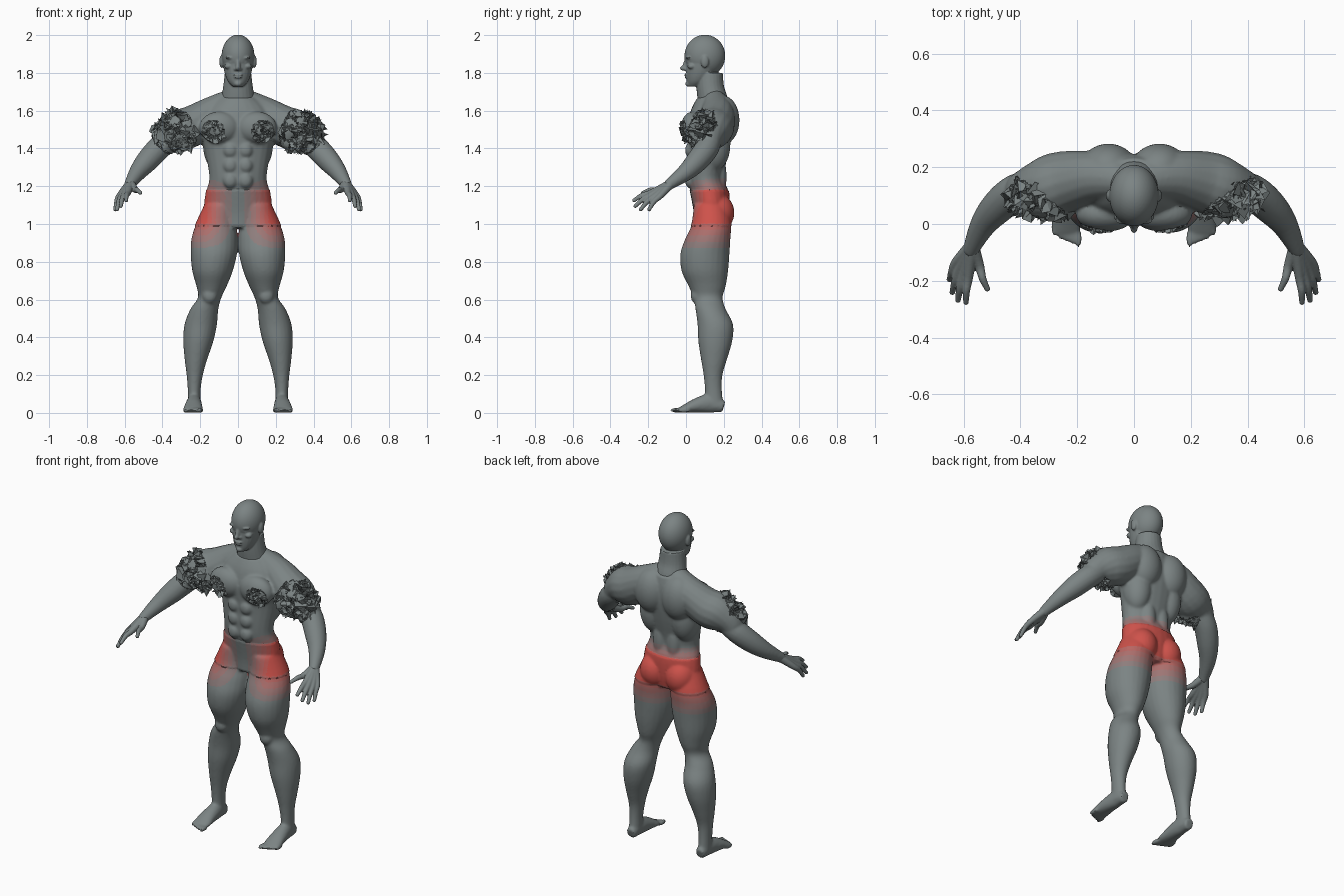
import bpy, bmesh, math
from mathutils import Vector, Matrix, noise

cube = bpy.data.objects.get("Cube")
if cube:
    bpy.data.objects.remove(cube)

GREY, RED, STEPS = Vector((0.2, 0.23, 0.23)), Vector((0.62, 0.085, 0.07)), 7


def clamp(value):
    return max(0.0, min(1.0, value))


def make_material(name, colour):
    mat = bpy.data.materials.new(name)
    mat.use_nodes = True
    rgba = (*colour, 1)
    mat.diffuse_color = rgba
    mat.node_tree.nodes["Principled BSDF"].inputs["Base Color"].default_value = rgba
    return mat


shades = ["skin grey", "faint red", "pale red", "dusty red", "muted red", "warm red", "shorts red"]
materials = [make_material(name, GREY.lerp(RED, i / (STEPS - 1))) for i, name in enumerate(shades)]


def smooth_path(points, steps=4):
    """Curve through the given rings so that few are needed."""
    pts = [Vector(p) for p in points]
    ends = [pts[0]] + pts + [pts[-1]]
    path = []
    for a, b, c, d in zip(ends, ends[1:], ends[2:], ends[3:]):
        for k in range(steps):
            t = k / steps
            path.append(b + (c - a) * (t / 2) + (a * 2 - b * 5 + c * 4 - d) * (t * t / 2)
                        + (b * 3 - a - c * 3 + d) * (t ** 3 / 2))
    return path + [pts[-1]]


def loft(bm, points, level=False, side=1, sides=24):
    """Closed tube; each ring is x, y, z, first radius, second radius."""
    path = smooth_path(points)
    rings = []
    for i, p in enumerate(path):
        centre = Vector(p[:3])
        if level:
            across, up = Vector((1, 0, 0)), Vector((0, 1, 0))
        else:
            tangent = Vector(path[min(i + 1, len(path) - 1)][:3]) - Vector(path[max(i - 1, 0)][:3])
            across = tangent.cross(Vector((0, 0, 1))).normalized()
            up = across.cross(tangent).normalized()
        ring = []
        for k in range(sides):
            angle = math.tau * k / sides
            v = centre + across * (p[3] * math.cos(angle)) + up * (p[4] * math.sin(angle))
            ring.append(bm.verts.new((v.x * side, v.y, v.z)))
        rings.append(ring)
    for low, high in zip(rings, rings[1:]):
        for k in range(sides):
            n = (k + 1) % sides
            bm.faces.new((low[k], low[n], high[n], high[k]))
    bm.faces.new(rings[0][::-1])
    bm.faces.new(rings[-1])


def tube(bm, points, side):
    loft(bm, [(x, y, z, r, r) for x, y, z, r in points], side=side, sides=16)


def ball(bm, centre, radii, side=1):
    x, y, z = centre
    matrix = Matrix.Translation((x * side, y, z)) @ Matrix.Diagonal((*radii, 1))
    bmesh.ops.create_icosphere(bm, subdivisions=4, radius=1, matrix=matrix)


def fuse(name, bm, voxel, relax):
    """Blend the overlapping forms of a part into one skin."""
    bmesh.ops.recalc_face_normals(bm, faces=bm.faces)
    mesh = bpy.data.meshes.new(name)
    bm.to_mesh(mesh)
    bm.free()
    obj = bpy.data.objects.new(name, mesh)
    bpy.context.collection.objects.link(obj)
    remesh = obj.modifiers.new("blend", "REMESH")
    remesh.mode, remesh.voxel_size = "VOXEL", voxel
    soften = obj.modifiers.new("soften", "SMOOTH")
    soften.factor, soften.iterations = 0.5, relax
    bpy.ops.object.select_all(action="DESELECT")
    obj.select_set(True)
    bpy.context.view_layer.objects.active = obj
    for modifier in ("blend", "soften"):
        bpy.ops.object.modifier_apply(modifier=modifier)
    for mat in materials:
        obj.data.materials.append(mat)
    return obj


def shade(obj):
    bpy.ops.object.select_all(action="DESELECT")
    obj.select_set(True)
    bpy.context.view_layer.objects.active = obj
    bpy.ops.object.shade_smooth_by_angle(angle=math.radians(35))


# Torso core
body = bmesh.new()
loft(body, [(0, .13, .98, .1, .08), (0, .135, 1.06, .172, .09), (0, .125, 1.17, .168, .1),
            (0, .105, 1.25, .152, .095), (0, .12, 1.4, .178, .11), (0, .125, 1.5, .2, .12),
            (0, .135, 1.6, .17, .11), (0, .145, 1.67, .1, .085)], level=True)

for side in (-1, 1):
    # Chest, back, stomach and seat muscles
    ball(body, (.1, .035, 1.51), (.105, .062, .085), side)
    ball(body, (.09, .195, 1.55), (.1, .088, .13), side)
    ball(body, (.105, .15, 1.42), (.08, .085, .14), side)
    ball(body, (.045, .17, 1.25), (.045, .045, .13), side)
    ball(body, (.085, .16, 1.06), (.085, .092, .1), side)
    for row in range(3):
        ball(body, (.04, .025, 1.23 + row * .08), (.038, .03, .042), side)
    # Shoulder and upper arm
    tube(body, [(.03, .15, 1.66, .06), (.14, .165, 1.585, .09), (.24, .15, 1.52, .108),
                (.31, .13, 1.495, .108), (.37, .12, 1.46, .085), (.41, .12, 1.42, .06)], side)
    ball(body, (.31, .1, 1.48), (.09, .085, .1), side)
    # Forearm
    tube(body, [(.36, .13, 1.45, .06), (.42, .11, 1.4, .064), (.48, .06, 1.335, .06),
                (.53, 0, 1.275, .047), (.57, -.08, 1.215, .031), (.575, -.1, 1.2, .028)], side)
    # Leg
    loft(body, [(.09, .13, 1.1, .085, .085), (.115, .135, 1, .107, .103), (.125, .115, .92, .122, .12),
                (.128, .1, .84, .122, .13), (.135, .1, .75, .107, .123), (.14, .112, .67, .08, .098),
                (.15, .117, .61, .062, .077), (.178, .13, .55, .074, .08), (.197, .155, .47, .086, .094),
                (.21, .155, .38, .08, .09), (.223, .148, .28, .059, .068), (.229, .143, .2, .043, .05),
                (.232, .145, .12, .034, .045), (.232, .15, .03, .034, .05)], level=True, side=side)
    ball(body, (.15, .06, .62), (.04, .035, .045), side)
    # Foot and toes
    loft(body, [(.232, .2, .032, .028, .03), (.232, .13, .05, .037, .05), (.235, .06, .04, .045, .04),
                (.237, 0, .024, .051, .024), (.237, -.03, .016, .047, .015)], side=side)
    for toe in range(5):
        ball(body, (.196 + toe * .021, -.05 + toe * .01, .014), (.0125, .034, .014), side)
body = fuse("body", body, .0075, 6)

# Broken shards on the upper arms and lower chest
for v in body.data.vertices:
    p = Vector((abs(v.co.x), v.co.y, v.co.z))
    arm = (p - Vector((.335, .08, 1.485))).length < .115 and p.y < .17
    chest = (p - Vector((.135, -.02, 1.485))).length < .06
    if arm or chest:
        distances, centres = noise.voronoi(p * (17 if arm else 42))
        step = noise.cell(centres[0] * 37) - .45
        v.co += v.normal * step * (.032 if arm else .022)

# Raised rim of the shorts
for v in body.data.vertices:
    if .99 < v.co.z < 1.18 and abs(v.co.x) < .3:
        v.co += v.normal * .004

# Shorts colour fades at the waist, thighs and front
for face in body.data.polygons:
    x, y, z = face.center
    if abs(x) > .3:
        continue
    if z > 1.18:
        red = .5 * clamp((1.25 - z) / .07)
    elif z > 1:
        red = 1
    else:
        red = .75 * clamp((z - .86) / .14)
    if y < .1:
        red *= clamp(abs(x) / .17) ** 1.5
    face.material_index = round(red * (STEPS - 1))
shade(body)

# Head and neck
head = bmesh.new()
loft(head, [(0, .15, 1.6, .1, .08), (0, .14, 1.67, .088, .08), (0, .128, 1.73, .078, .073),
            (0, .125, 1.8, .07, .07)], level=True)
loft(head, [(0, .045, 1.728, .028, .035), (0, .062, 1.755, .053, .058), (0, .078, 1.8, .071, .078),
            (0, .09, 1.86, .08, .09), (0, .095, 1.92, .075, .09)], level=True)
ball(head, (0, .1, 1.89), (.087, .108, .112))
ball(head, (0, -.008, 1.825), (.014, .024, .014))
loft(head, [(0, .01, 1.88, .012, .014), (0, -.003, 1.825, .014, .022)], level=True)
ball(head, (0, .002, 1.79), (.026, .011, .006))
ball(head, (0, .003, 1.777), (.023, .011, .006))
ball(head, (0, .018, 1.742), (.022, .022, .016))
for side in (-1, 1):
    ball(head, (.035, .014, 1.88), (.032, .016, .008), side)
    ball(head, (.034, .02, 1.855), (.016, .013, .007), side)
    ball(head, (.013, .002, 1.82), (.01, .013, .009), side)
    ball(head, (.05, .03, 1.835), (.022, .022, .016), side)
    ball(head, (.086, .1, 1.86), (.013, .021, .034), side)
shade(fuse("head", head, .0045, 3))

# Hands: each finger runs wrist, knuckle, middle, tip
wrist = Vector((.57, -.075, 1.217))
fingers = [((.583, -.185, 1.165), (.592, -.275, 1.125)), ((.6, -.175, 1.158), (.62, -.268, 1.095)),
           ((.615, -.157, 1.152), (.64, -.24, 1.077)), ((.627, -.135, 1.15), (.65, -.195, 1.077))]
thumb = ((.545, -.145, 1.182), (.517, -.228, 1.165))
for side, name in ((1, "left_hand"), (-1, "right_hand")):
    hand = bmesh.new()
    for knuckle, tip in fingers + [thumb]:
        knuckle, tip = Vector(knuckle), Vector(tip)
        middle = knuckle.lerp(tip, .5) + Vector((.003, -.004, .006))
        stops = zip((wrist, knuckle, middle, tip), (.024, .017, .0135, .01))
        tube(hand, [(*p, r) for p, r in stops], side)
        ball(hand, tip, (.0105, .0105, .0105), side)
    shade(fuse(name, hand, .004, 3))
